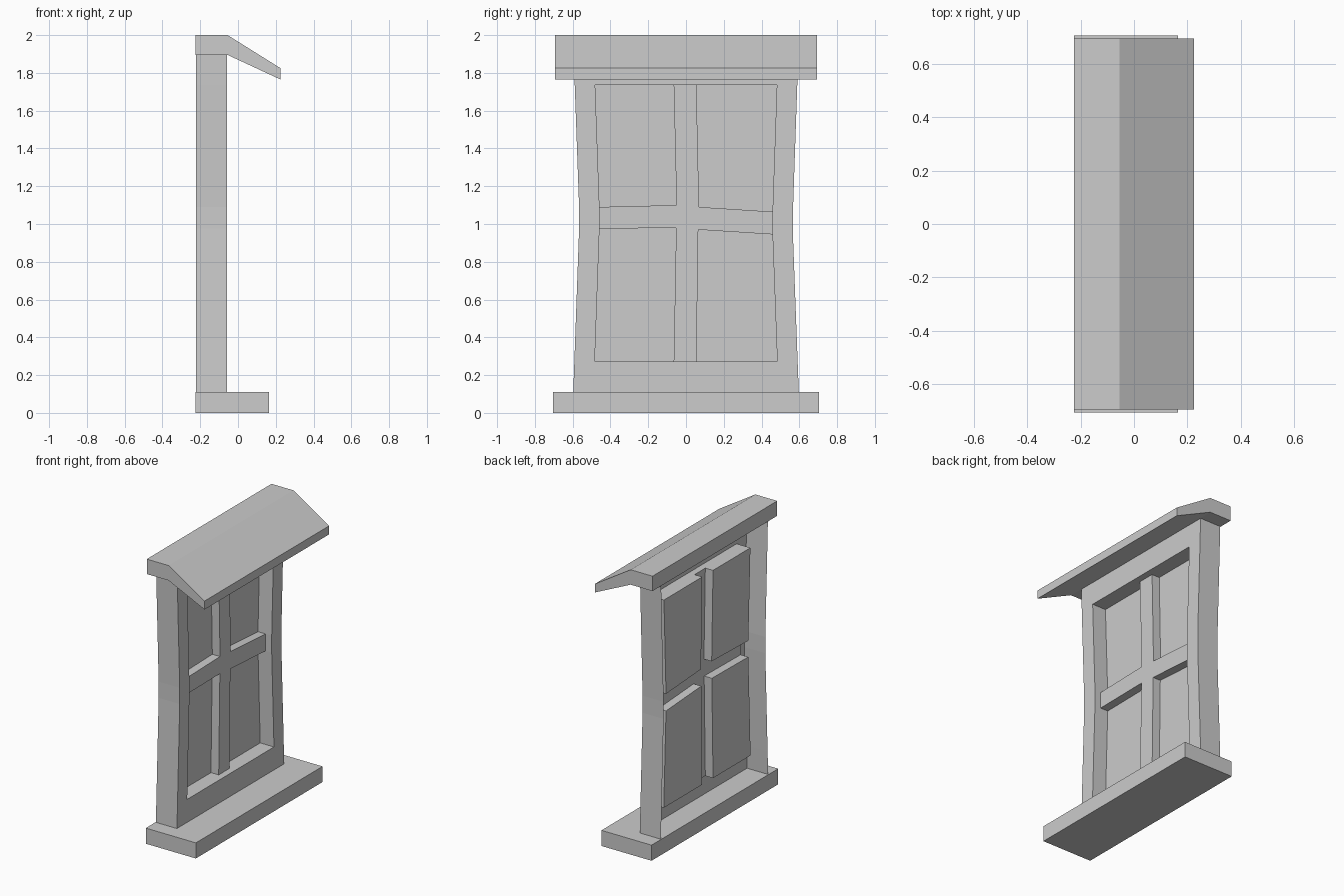
import bpy
import bmesh

old = bpy.data.objects.get("Cube")
if old:
    bpy.data.objects.remove(old, do_unlink=True)

GREY = (0.604, 0.604, 0.604, 1.0)
grey = bpy.data.materials.new("plain_grey")
grey.use_nodes = True
grey.diffuse_color = GREY
grey.node_tree.nodes["Principled BSDF"].inputs["Base Color"].default_value = GREY


def finish(name, bm):
    """Turn a bmesh into a flat-shaded grey object."""
    bmesh.ops.remove_doubles(bm, verts=bm.verts, dist=0.0001)
    mesh = bpy.data.meshes.new(name)
    bm.to_mesh(mesh)
    bm.free()
    mesh.materials.append(grey)
    obj = bpy.data.objects.new(name, mesh)
    bpy.context.collection.objects.link(obj)
    return obj


def extrude_profile(name, profile, half_length):
    """Sweep an x-z profile along y."""
    bm = bmesh.new()
    face = bm.faces.new([bm.verts.new((x, -half_length, z)) for x, z in profile])
    ext = bmesh.ops.extrude_face_region(bm, geom=[face])
    moved = [v for v in ext["geom"] if isinstance(v, bmesh.types.BMVert)]
    bmesh.ops.translate(bm, verts=moved, vec=(0, 2 * half_length, 0))
    bmesh.ops.recalc_face_normals(bm, faces=bm.faces)
    return finish(name, bm)


# Sill slab and sloping hood
extrude_profile("sill", [(-0.225, 0), (0.165, 0), (0.165, 0.11), (-0.225, 0.11)], 0.705)
extrude_profile("hood", [(-0.225, 2), (-0.055, 2), (0.225, 1.825), (0.225, 1.765),
                         (-0.055, 1.895), (-0.225, 1.895)], 0.694)

# Window: a bowed grid of cells set at three depths, open at the back
BACK, PANE, BAR, FRAME = -0.222, -0.165, -0.105, -0.058
outer = [0.597, 0.591, 0.566, 0.566, 0.589, 0.594]
inner = [0.483, 0.483, 0.458, 0.458, 0.481, 0.481]
bar_left = [-0.065, -0.065, -0.052, -0.05, -0.065, -0.065]
bar_right = [0.055, 0.055, 0.065, 0.069, 0.055, 0.055]
columns = [[-y for y in outer], [-y for y in inner], bar_left, bar_right, inner, outer]
level_rows = {0: 0.11, 1: 0.272, 4: 1.735, 5: 1.896}
bent_rows = {2: [0.975, 0.975, 0.98, 0.97, 0.945, 0.945],
             3: [1.09, 1.09, 1.1, 1.09, 1.065, 1.065]}


def point(c, r):
    z = bent_rows[r][c] if r in bent_rows else level_rows[r]
    return columns[c][r], z


def depth(c, r):
    """Depth of a cell: border is frame, middle is the cross, the rest is pane."""
    if c < 0 or c > 4:
        return BACK
    if c in (0, 4) or r in (0, 4):
        return FRAME
    return BAR if c == 2 or r == 2 else PANE


parts = {FRAME: bmesh.new(), BAR: bmesh.new(), PANE: bmesh.new()}


def add_face(level, corners):
    bm = parts[level]
    bm.faces.new([bm.verts.new(co) for co in corners])


def add_wall(a, b, p, q):
    """Close the step between two neighbouring depths along edge p-q."""
    if a != b:
        add_face(max(a, b), [(a, *p), (b, *p), (b, *q), (a, *q)])


for r in range(5):
    for c in range(5):
        x = depth(c, r)
        ring = [point(c, r), point(c + 1, r), point(c + 1, r + 1), point(c, r + 1)]
        add_face(x, [(x, y, z) for y, z in ring])
    # Side walls of posts, bars and openings
    for c in range(6):
        add_wall(depth(c - 1, r), depth(c, r), point(c, r), point(c, r + 1))

# Top and bottom walls of openings and bars
for r in range(1, 5):
    for c in range(5):
        add_wall(depth(c, r - 1), depth(c, r), point(c + 1, r), point(c, r))

finish("window_frame", parts[FRAME])
finish("cross_bars", parts[BAR])
finish("window_panes", parts[PANE])
